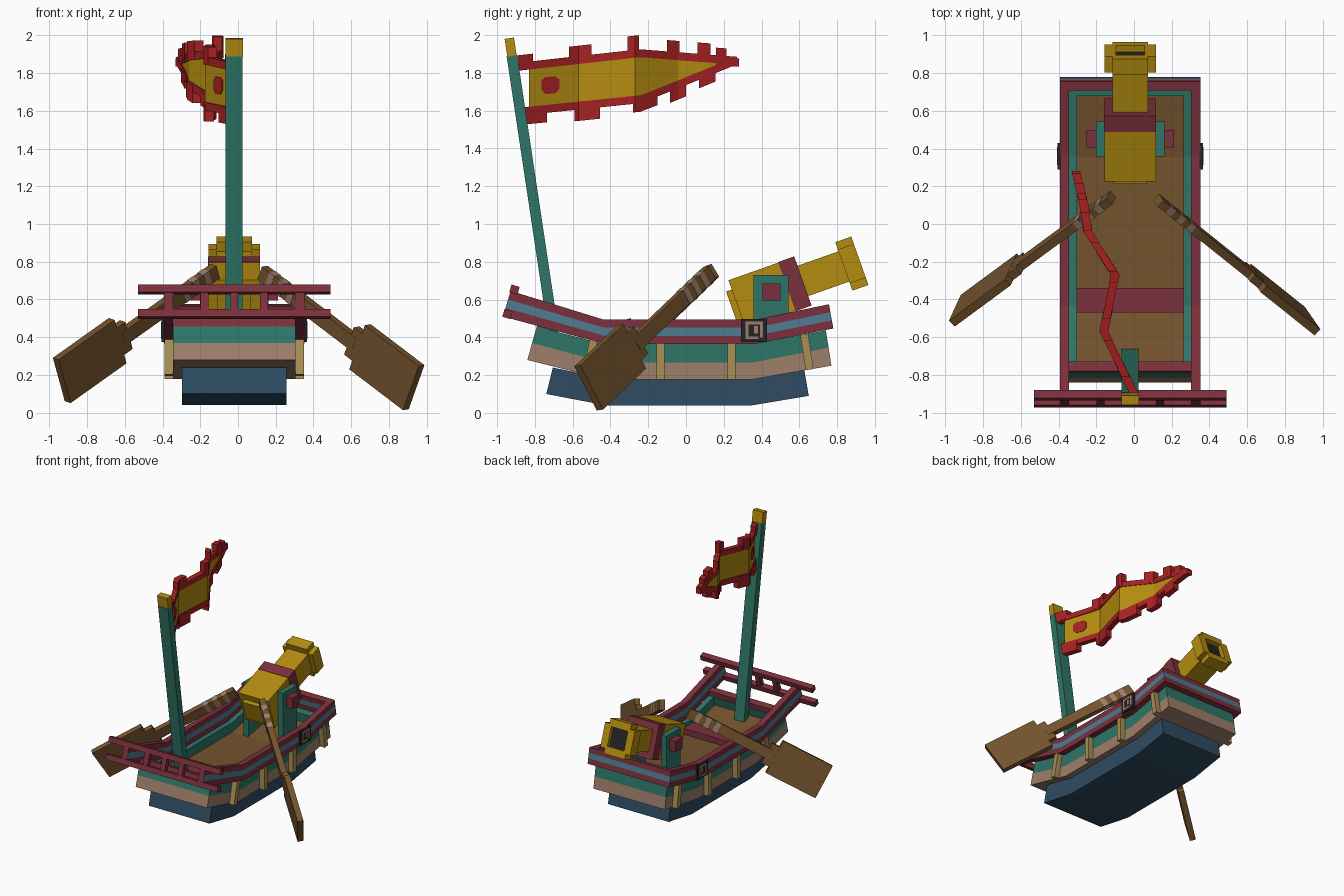
import bpy, bmesh, math
from mathutils import Vector

if "Cube" in bpy.data.objects:
    bpy.data.objects.remove(bpy.data.objects["Cube"])

CX = -0.02  # boat centre line


def srgb(r, g, b):
    return tuple((c / 255 / 12.92) if c < 11 else ((c / 255 + 0.055) / 1.055) ** 2.4 for c in (r, g, b)) + (1,)


MATS = {}
for name, col in {"gold": (180, 140, 16), "red": (165, 32, 34), "teal": (46, 118, 103),
                  "maroon": (124, 48, 60), "rail_blue": (78, 124, 146), "keel_blue": (46, 76, 98),
                  "tan": (158, 126, 106), "straw": (168, 142, 84), "wood": (116, 83, 45),
                  "dark": (36, 36, 38)}.items():
    MATS[name] = bpy.data.materials.new(name)
    MATS[name].diffuse_color = srgb(*col)


def finish(name, bm, mat):
    bmesh.ops.recalc_face_normals(bm, faces=bm.faces)
    me = bpy.data.meshes.new(name)
    bm.to_mesh(me)
    bm.free()
    me.materials.append(MATS[mat])
    ob = bpy.data.objects.new(name, me)
    bpy.context.collection.objects.link(ob)
    return ob


def strip(name, mat, low, high, half, xf=lambda y: CX):
    """Prism lofted along y between two edge lines of (y, z) points."""
    bm = bmesh.new()
    rings = []
    for (y0, z0), (y1, z1) in zip(low, high):
        rings.append([bm.verts.new((xf(y) + s * half, y, z))
                      for s, y, z in ((-1, y0, z0), (1, y0, z0), (1, y1, z1), (-1, y1, z1))])
    for a, b in zip(rings, rings[1:]):
        for i in range(4):
            j = (i + 1) % 4
            bm.faces.new((a[i], a[j], b[j], b[i]))
    bm.faces.new(rings[0])
    bm.faces.new(rings[-1])
    return finish(name, bm, mat)


def obox(name, mat, c, dims, axes=((1, 0, 0), (0, 1, 0), (0, 0, 1))):
    """Box with a centre, full sizes and three axes."""
    bm = bmesh.new()
    bmesh.ops.create_cube(bm, size=1)
    ax = [Vector(a) for a in axes]
    for v in bm.verts:
        v.co = Vector(c) + sum((ax[i] * (v.co[i] * dims[i]) for i in range(3)), Vector())
    return finish(name, bm, mat)


def mix(a, b, t):
    return [tuple(p + (q - p) * t for p, q in zip(u, v)) for u, v in zip(a, b)]


def interp(pts, y):
    for (a, p), (b, q) in zip(pts, pts[1:]):
        if y <= b:
            break
    return p + (q - p) * (y - a) / (b - a)


def end_piece(edge, last, t):
    """Two points of an edge line: its end and a point t inward."""
    i, k = (-1, -2) if last else (0, 1)
    (y, z), (v, w) = edge[i], edge[k]
    f = t / abs(v - y)
    return [(y, z), (y + (v - y) * f, z + (w - z) * f)]


# Hull edge lines, stern to bow
K0 = [(-.74, .10), (-.425, .04), (.35, .04), (.65, .09)]
K1 = [(-.705, .24), (-.42, .18), (.36, .18), (.625, .235)]
A = [(-.84, .28), (-.425, .177), (.35, .177), (.77, .25)]
B = [(-.815, .37), (-.43, .267), (.355, .267), (.755, .345)]
C = [(-.79, .457), (-.435, .365), (.36, .365), (.74, .437)]
R0 = [(-.97, .51), (-.43, .365), (.365, .365), (.78, .447)]
R3 = [(-.925, .645), (-.44, .495), (.37, .495), (.757, .575)]

strip("keel", "keel_blue", K0, K1, .277)
strip("lower_hull", "tan", A, B, .326)
floor0 = [(-.75, .352), (-.43, .267), (.355, .267), (.71, .336)]
strip("floor", "wood", floor0, [(y, z + .02) for y, z in floor0], .29)
for s in (-1, 1):
    strip("hull_wall", "teal", B, C, .0215, lambda y: CX + s * .3045)
for last in (False, True):
    strip("end_wall", "teal", end_piece(B, last, .06), end_piece(C, last, .06), .325)
strip("stern_cap", "maroon", [(-.79, .457), (-.735, .443)], [(-.78, .497), (-.73, .484)], .324)

# Three-striped rail on both sides and across the bow
for k, mat in enumerate(("maroon", "rail_blue", "maroon")):
    lo, hi = mix(R0, R3, k / 3), mix(R0, R3, (k + 1) / 3)
    for s in (-1, 1):
        strip("side_rail", mat, lo, hi, .0245, lambda y: CX + s * .348)
    strip("bow_rail", mat, end_piece(lo, True, .05), end_piece(hi, True, .05), .324)

# Battens on the hull sides
for y, z, lean in ((-.51, .29, .22), (-.134, .271, 0), (.24, .271, 0), (.64, .322, -.15)):
    n = math.hypot(1, lean)
    for s in (-1, 1):
        obox("batten", "straw", (CX + s * .347, y, z), (.045, .042, .188),
             ((1, 0, 0), (0, 1 / n, -lean / n), (0, lean / n, 1 / n)))

# Square plaques on the side rails, with a simple frame
for s in (-1, 1):
    obox("plaque", "dark", (CX + s * .376, .36, .435), (.018, .14, .122))
    for y, z, w, h in ((.36, .475, .092, .016), (.322, .435, .016, .09), (.40, .44, .016, .08),
                       (.35, .397, .07, .014), (.37, .44, .02, .04)):
        obox("plaque_frame", "tan", (CX + s * .386, y, z), (.006, w, h))

# Stern railing
ca, sa = math.cos(.29), math.sin(.29)
TILT = ((1, 0, 0), (0, ca, -sa), (0, sa, ca))
obox("stern_bar_top", "maroon", (CX, -.908, .653), (1.02, .045, .042), TILT)
obox("stern_bar_bottom", "maroon", (CX, -.945, .523), (1.02, .045, .042), TILT)
for x in (-.348, -.158, 0, .158, .348):
    obox("stern_post", "maroon", (CX + x, -.927, .588), (.042, .036, .13), TILT)

# Bench and mast
obox("bench", "maroon", (CX, -.405, .30), (.57, .13, .07))
m = Vector((0, -.15, 1)).normalized()
MAST = ((1, 0, 0), (0, m.z, -m.y), tuple(m))
base = Vector((CX, -.683, .30))
obox("mast", "teal", base + m * .805, (.09, .056, 1.61), MAST)
obox("mast_cap", "gold", base + m * 1.655, (.094, .05, .095), MAST)

# Cannon along a tilted axis
t = math.radians(19.5)
a, u = Vector((0, math.cos(t), math.sin(t))), Vector((0, -math.sin(t), math.cos(t)))
O = Vector((CX, .27, .575))
GUN = ((1, 0, 0), a, u)


def gun(name, mat, s0, s1, w, h, dx=0, du=0):
    obox(name, mat, O + a * (s0 + s1) / 2 + u * du + Vector((dx, 0, 0)), (w, s1 - s0, h), GUN)


gun("cannon_cap", "gold", -.032, 0, .18, .165)
gun("cannon_body", "gold", 0, .28, .272, .27)
gun("cannon_band", "maroon", .28, .37, .276, .276)
gun("cannon_barrel", "gold", .37, .61, .186, .17)
for s in (-1, 1):
    gun("muzzle_bar", "gold", .60, .69, .19, .06, 0, s * .106)
    gun("muzzle_side", "gold", .60, .69, .06, .19, s * .106, 0)
gun("cannon_bore", "dark", .61, .655, .156, .156)
for s in (-1, 1):
    obox("cannon_mount", "teal", (CX + s * .158, .45, .505), (.045, .185, .45))
    obox("cannon_pin", "maroon", (CX + s * .205, .452, .64), (.055, .094, .09))


# Oars
def oar(p0, p1, w):
    p0, p1, w = Vector(p0), Vector(p1), Vector(w)
    d = (p1 - p0).normalized()
    w = (w - d * w.dot(d)).normalized()
    ax, L = (d, w, d.cross(w)), (p1 - p0).length

    def part(name, mat, s0, s1, wid, th):
        obox(name, mat, p0 + d * (s0 + s1) / 2, (s1 - s0, wid, th), ax)
    part("oar_handle", "wood", 0, L - .45, .08, .045)
    part("oar_neck", "wood", L - .49, L - .42, .17, .043)
    part("oar_blade", "wood", L - .425, L, .275, .045)
    for s in (.06, .14, .22):
        part("oar_grip", "tan", s, s + .04, .083, .049)


oar((.13, .125, .742), (.932, -.515, .132), (.09, -.125, .23))
oar((-.12, .14, .75), (-.935, -.46, .17), (-.09, -.16, .22))

# Waving pennant: x follows a folded path along y
WAVE = [(-.90, 0), (-.57, -.16), (-.27, -.10), (-.04, -.245), (.10, -.265), (.285, -.31)]
TOP = [(-.90, 1.852), (-.245, 1.925), (.27, 1.885)]
BOT = [(-.90, 1.572), (-.235, 1.64), (.27, 1.845)]


def cloth(name, mat, y0, y1, lo, hi, half):
    ys = [y0] + [y for y in (-.57, -.27, -.24, -.04, .10) if y0 < y < y1] + [y1]
    strip(name, mat, [(y, lo(y)) for y in ys], [(y, hi(y)) for y in ys], half,
          lambda y: interp(WAVE, y))


def top(y):
    return interp(TOP, y)


def bot(y):
    return interp(BOT, y)


cloth("pennant", "gold", -.83, .17, lambda y: bot(y) + .02, lambda y: top(y) - .02, .015)
cloth("pennant_edge", "red", -.90, .27, lambda y: top(y) - .042, top, .022)
cloth("pennant_edge", "red", -.86, .27, bot, lambda y: bot(y) + .042, .022)
cloth("pennant_tip", "red", .16, .28, lambda y: 1.835, lambda y: 1.90 - .2 * (y - .16), .022)
for y0, y1, h in ((-.90, -.81, .04), (-.62, -.50, .055), (-.31, -.25, .075), (-.10, -.035, .06),
                  (.06, .13, .06), (.16, .215, .04)):
    cloth("top_tab", "red", y0, y1, lambda y: top(y) - .03, lambda y: top(y) + h, .024)
for y0, y1, h in ((-.85, -.735, .05), (-.59, -.455, .06), (-.28, -.15, .045), (-.085, 0, .06),
                  (.07, .155, .045)):
    cloth("bottom_tab", "red", y0, y1, lambda y: bot(y) - h, lambda y: bot(y) + .03, .024)

# Red eight-sided spot on both faces of the pennant
strip("pennant_spot", "red", [(-.765, 1.71), (-.745, 1.688), (-.69, 1.692), (-.67, 1.715)],
      [(-.765, 1.76), (-.745, 1.778), (-.69, 1.782), (-.67, 1.763)], .019, lambda y: interp(WAVE, y))

for m in bpy.data.materials:
    if m.users and not m.is_grease_pencil:
        m.use_nodes = True
        m.node_tree.nodes["Principled BSDF"].inputs["Base Color"].default_value = m.diffuse_color
